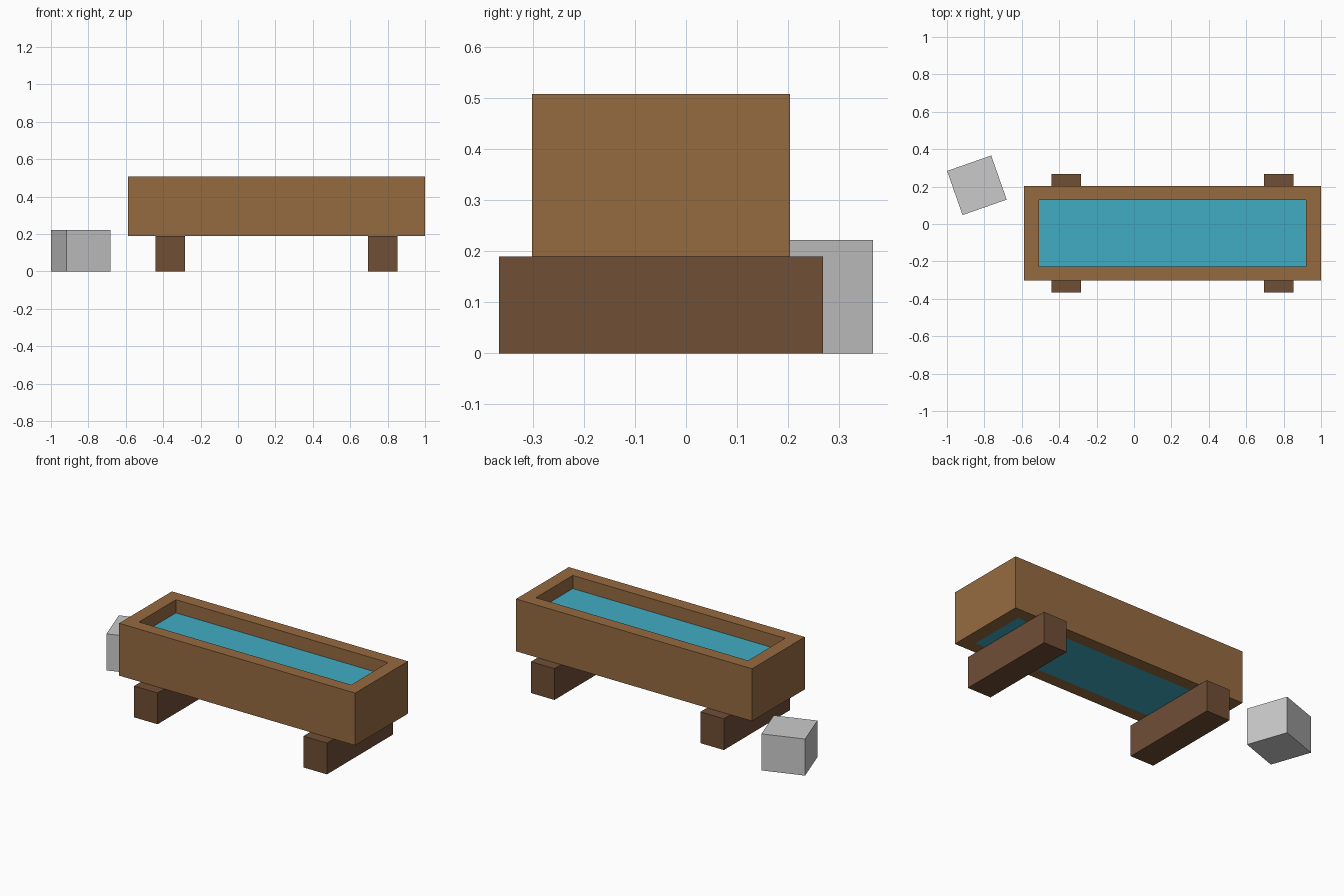
import bpy, bmesh, math

if "Cube" in bpy.data.objects:
    bpy.data.objects.remove(bpy.data.objects["Cube"])


def srgb(r, g, b):
    """8-bit colour to linear RGBA."""
    def f(c):
        c /= 255
        return c / 12.92 if c <= 0.04045 else ((c + 0.055) / 1.055) ** 2.4
    return (f(r), f(g), f(b), 1.0)


def material(name, *rgb):
    m = bpy.data.materials.new(name)
    m.diffuse_color = srgb(*rgb)
    m.use_nodes = True
    m.node_tree.nodes["Principled BSDF"].inputs["Base Color"].default_value = m.diffuse_color
    return m


WOOD = material("warm_wood", 150, 107, 64)
DARK = material("dark_wood", 112, 78, 54)
WATER = material("water_blue", 65, 172, 196)
STONE = material("stone_grey", 202, 202, 202)


def add_object(name, bm, mat):
    bmesh.ops.recalc_face_normals(bm, faces=bm.faces)
    me = bpy.data.meshes.new(name)
    bm.to_mesh(me)
    bm.free()
    me.materials.append(mat)
    ob = bpy.data.objects.new(name, me)
    bpy.context.collection.objects.link(ob)
    return ob


def box(name, mat, center, size, z0, z1, turn=0.0):
    bm = bmesh.new()
    bmesh.ops.create_cube(bm, size=1)
    bmesh.ops.scale(bm, vec=(size[0], size[1], z1 - z0), verts=bm.verts)
    ob = add_object(name, bm, mat)
    ob.location = (center[0], center[1], (z0 + z1) / 2)
    ob.rotation_euler.z = turn
    return ob


CX, CY = 0.206, -0.049     # trough centre
BOTTOM, TOP = 0.19, 0.508

# Trough walls: a rectangular ring extruded upwards
bm = bmesh.new()
corners = ((-1, -1), (1, -1), (1, 1), (-1, 1))
outer = [bm.verts.new((CX + sx * 0.793, CY + sy * 0.253, BOTTOM)) for sx, sy in corners]
inner = [bm.verts.new((CX + sx * 0.713, CY + sy * 0.177, BOTTOM)) for sx, sy in corners]
ring = []
for i in range(4):
    j = (i + 1) % 4
    ring.append(bm.faces.new((outer[i], outer[j], inner[j], inner[i])))
ext = bmesh.ops.extrude_face_region(bm, geom=ring, use_keep_orig=True)
top_verts = [g for g in ext["geom"] if isinstance(g, bmesh.types.BMVert)]
bmesh.ops.translate(bm, vec=(0, 0, TOP - BOTTOM), verts=top_verts)
add_object("trough_walls", bm, WOOD)

# Water filling the trough
box("water", WATER, (CX, CY), (1.426, 0.354), BOTTOM, 0.428)

# Two cross beams as feet
for name, x in (("left_foot", -0.363), ("right_foot", 0.775)):
    box(name, DARK, (x, CY), (0.158, 0.634), 0, BOTTOM)

# Stone block beside the trough
box("stone_block", STONE, (-0.84, 0.207), (0.25, 0.25), 0, 0.222, math.radians(19.3))
